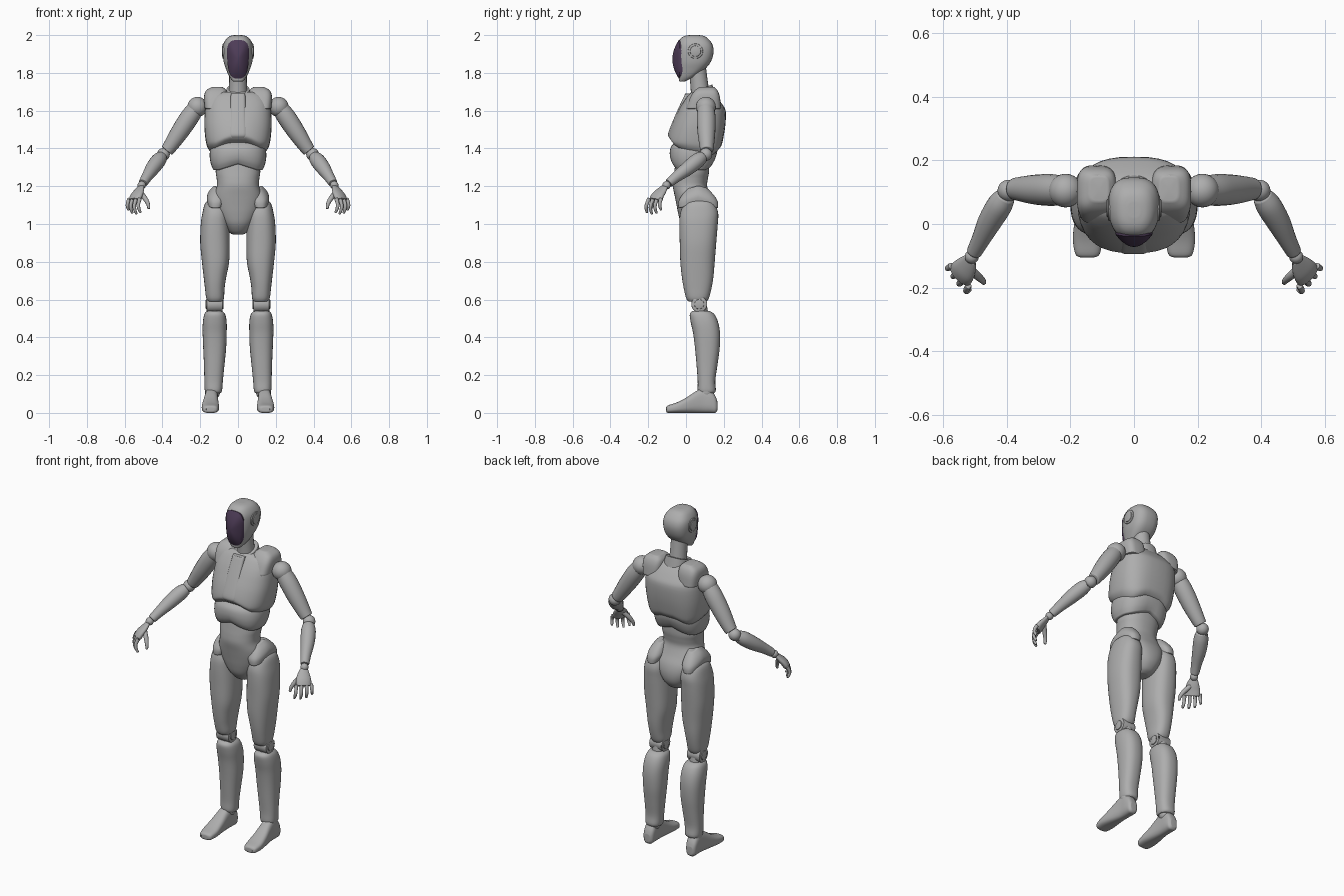
import bpy, bmesh, math
from mathutils import Vector

default_cube = bpy.data.objects.get("Cube")
if default_cube:
    bpy.data.objects.remove(default_cube, do_unlink=True)


def make_material(name, colour):
    material = bpy.data.materials.new(name)
    material.use_nodes = True
    material.diffuse_color = colour
    material.node_tree.nodes["Principled BSDF"].inputs["Base Color"].default_value = colour
    return material


SHELL = make_material("grey shell", (.42, .42, .42, 1))
GLASS = make_material("dark purple glass", (.075, .045, .095, 1))
parts = []


def finish(name, bm, material):
    mesh = bpy.data.meshes.new(name)
    bmesh.ops.recalc_face_normals(bm, faces=bm.faces)
    bm.to_mesh(mesh)
    bm.free()
    mesh.materials.append(material)
    obj = bpy.data.objects.new(name, mesh)
    bpy.context.scene.collection.objects.link(obj)
    parts.append(obj)
    return obj


def loft(name, rings, material=SHELL, bevel=.006):
    """Skin a list of point rings, close both ends and round the end rims."""
    bm = bmesh.new()
    loops = [[bm.verts.new(p) for p in ring] for ring in rings]
    n = len(loops[0])
    for low, high in zip(loops, loops[1:]):
        for i in range(n):
            j = (i + 1) % n
            bm.faces.new((low[i], low[j], high[j], high[i]))
    rims = []
    for loop in (loops[0], loops[-1]):
        centre = bm.verts.new(sum((v.co for v in loop), Vector()) / n)
        for i in range(n):
            j = (i + 1) % n
            bm.faces.new((loop[i], loop[j], centre))
            rims.append(bm.edges.get((loop[i], loop[j])))
    if bevel:
        bmesh.ops.bevel(bm, geom=rims, offset=bevel, segments=2, profile=.5,
                        affect='EDGES', clamp_overlap=True)
    return finish(name, bm, material)


def spline(rows, steps):
    """Smooth curve through every row of numbers."""
    out = []
    for i in range(len(rows) - 1):
        a, b, c = rows[max(i - 1, 0)], rows[i], rows[i + 1]
        d = rows[min(i + 2, len(rows) - 1)]
        for k in range(steps):
            t = k / steps
            out.append([q + .5 * t * (r - p + t * (2 * p - 5 * q + 4 * r - s
                        + t * (3 * (q - r) + s - p))) for p, q, r, s in zip(a, b, c, d)])
    return out + [list(rows[-1])]


def power(value, exponent):
    return math.copysign(abs(value) ** exponent, value)


def circle(n):
    return [(math.cos(math.tau * i / n), math.sin(math.tau * i / n)) for i in range(n)]


def body(name, rows, e=2.4, axis='Z', side=1, warp=None, steps=4, n=36, bevel=.006):
    """Rounded-box sections: position along the axis, then two min-max pairs."""
    rings = []
    for a, b0, b1, c0, c1 in spline(rows, steps):
        ring = []
        for co, si in circle(n):
            b = (b0 + b1) / 2 + (b1 - b0) / 2 * power(co, 2 / e)
            c = (c0 + c1) / 2 + (c1 - c0) / 2 * power(si, 2 / e)
            p = Vector({'X': (a, b, c), 'Y': (b, a, c), 'Z': (b, c, a)}[axis])
            if warp:
                p = warp(p)
            p.x *= side
            ring.append(p)
        rings.append(ring)
    return loft(name, rings, bevel=bevel)


def centred(rows):
    return [(z, -half, half, front, back) for z, half, front, back in rows]


def tube(name, rows, side, across=(0, 1, 0), flat=1, steps=4, n=20, bevel=.006):
    """Limb through rows of x, y, z, radius; flat squashes it away from 'across'."""
    path = spline(rows, steps)
    rings = []
    for i, row in enumerate(path):
        ahead = Vector(path[min(i + 1, len(path) - 1)][:3])
        t = (ahead - Vector(path[max(i - 1, 0)][:3])).normalized()
        u = Vector(across)
        u = (u - t * u.dot(t)).normalized()
        v = t.cross(u) * flat
        ring = [Vector(row[:3]) + (u * c + v * s) * row[3] for c, s in circle(n)]
        rings.append([Vector((p.x * side, p.y, p.z)) for p in ring])
    return loft(name, rings, bevel=bevel)


def ball(name, centre, radius, side):
    bm = bmesh.new()
    bmesh.ops.create_uvsphere(bm, u_segments=24, v_segments=16, radius=radius)
    bmesh.ops.translate(bm, verts=bm.verts, vec=(centre[0] * side, centre[1], centre[2]))
    return finish(name, bm, SHELL)


def disc(name, x0, x1, y, z, r, side):
    rows = [(x, y - r, y + r, z - r, z + r) for x in (x0, x1)]
    return body(name, rows, e=2, axis='X', side=side, steps=1, bevel=.004)


def clamp(value):
    return max(0, min(1, value))


# Head, narrowing towards the face
def narrow_face(p):
    p.x *= 1 - .15 * clamp((.04 - p.y) / .09)
    return p


body("head", centred([
    (1.755, .03, -.036, -.005), (1.78, .048, -.04, .045), (1.82, .064, -.045, .1),
    (1.86, .076, -.049, .132), (1.91, .081, -.05, .146), (1.95, .078, -.045, .14),
    (1.98, .062, -.03, .118), (1.995, .042, -.008, .095), (2, .02, .02, .07)]),
    e=2.8, warp=narrow_face, bevel=.003)

# Domed face visor
rings = []
for f, depth in ((1, .03), (1, 0), (.85, 0), (.65, 0), (.4, 0), (.2, 0), (.04, 0)):
    ring = []
    for c, s in circle(40):
        high = power(s, .65)
        ring.append(Vector((.057 * f * power(c, .65) * (1 + .12 * high),
                            depth - .072 + f * f * (.04 * c * c + .034 * s * s),
                            1.872 + .102 * f * high)))
    rings.append(ring)
loft("face_visor", rings, GLASS, bevel=0)

# Neck and collar
tube("neck", [(0, .08, 1.64, .052), (0, .07, 1.74, .047), (0, .058, 1.84, .046)], 1)


def raise_back(p):
    p.z += (p.y - .08) * .4
    return p


body("collar", centred([(1.64, .075, .0, .155), (1.69, .066, .015, .145),
                        (1.715, .06, .022, .14)]), warp=raise_back)


# Chest with a lower rim that drops at the sides and back
def drop_rim(p):
    w = clamp((1.6 - p.z) / .16)
    p.z -= w * (.035 * clamp((abs(p.x) - .05) / .07) + .05 * clamp((p.y + .09) / .28))
    return p


body("chest", centred([
    (1.7, .09, .03, .13), (1.68, .14, .01, .155), (1.64, .165, -.018, .188),
    (1.6, .175, -.04, .21), (1.54, .178, -.07, .208), (1.48, .17, -.09, .195),
    (1.455, .158, -.087, .185), (1.435, .135, -.055, .165)]), e=2.6, warp=drop_rim)
body("sternum_plate", centred([
    (1.69, .038, -.004, .05), (1.6, .043, -.046, .05), (1.5, .05, -.088, .05),
    (1.465, .05, -.094, .05), (1.45, .045, -.075, .05)]), e=5)


# Abdomen shell with a chevron lower edge
def chevron(p):
    p.z -= clamp((1.42 - p.z) / .1) * .035 * clamp(abs(p.x) / .11)
    return p


body("abdomen", centred([
    (1.45, .115, -.03, .15), (1.415, .142, -.075, .165), (1.38, .15, -.086, .165),
    (1.345, .144, -.081, .152), (1.32, .13, -.066, .135)]), e=2.5, warp=chevron)

# Waist flowing into the pelvis
body("waist_and_pelvis", centred([
    (1.36, .11, -.05, .12), (1.28, .118, -.062, .122), (1.24, .113, -.068, .116),
    (1.2, .112, -.07, .112), (1.15, .128, -.06, .13), (1.1, .13, -.05, .155),
    (1.05, .113, -.04, .165), (1, .083, -.025, .158), (.96, .052, .005, .13),
    (.945, .03, .03, .1)]), e=2.3)


def arch(p):
    p.z -= .3 * abs(p.y - .065)
    return p


for label, s in (("left_", 1), ("right_", -1)):
    # Ear discs
    disc(label + "ear_ring", .05, .082, .05, 1.915, .04, s)
    disc(label + "ear_cap", .05, .086, .05, 1.915, .029, s)

    # Shoulder
    body(label + "shoulder_pad", [
        (1.61, .06, .176, .0, .185), (1.67, .055, .18, .022, .18),
        (1.705, .06, .17, .045, .168), (1.725, .08, .14, .07, .15)],
        e=3.5, side=s)
    ball(label + "shoulder_joint", (.215, .105, 1.62), .053, s)

    # Arm
    tube(label + "upper_arm", [
        (.225, .105, 1.61, .045), (.26, .107, 1.56, .05), (.31, .108, 1.485, .047),
        (.36, .11, 1.41, .038), (.377, .11, 1.388, .034)], s)
    ball(label + "elbow_joint", (.395, .105, 1.368), .034, s)
    tube(label + "forearm", [
        (.402, .09, 1.357, .031), (.422, .06, 1.335, .04), (.452, .01, 1.295, .038),
        (.482, -.05, 1.25, .029), (.504, -.092, 1.215, .024)], s)
    ball(label + "wrist_joint", (.51, -.103, 1.205), .022, s)

    # Hand, with the knuckle row running diagonally
    row = Vector((-.65, -.75, 0))
    tube(label + "palm", [
        (.513, -.11, 1.2, .02), (.525, -.13, 1.175, .034), (.538, -.15, 1.15, .042),
        (.548, -.163, 1.125, .042)], s, across=row, flat=.48)
    for finger, offset, length in (("little", -.042, .75), ("ring", -.015, .95),
                                   ("middle", .013, 1), ("index", .042, .92)):
        knuckle = Vector((.547, -.163, 1.135)) + row * offset
        bend = [(0, 0, 0, .011), (.01, -.012, -.03, .0095), (.01, -.014, -.055, .009),
                (.0, -.006, -.083, .006)]
        tube(label + finger + "_finger",
             [(*(knuckle + Vector(b[:3]) * length + row * offset * i * .06), b[3])
              for i, b in enumerate(bend)], s, across=row, n=12, bevel=.003)
    tube(label + "thumb", [
        (.52, -.14, 1.17, .014), (.492, -.163, 1.135, .013), (.476, -.178, 1.105, .01),
        (.472, -.185, 1.08, .007)], s, n=12, bevel=.003)

    # Hip and thigh
    body(label + "hip_guard", [
        (1.115, .075, .162, -.04, .17), (1.15, .065, .164, -.04, .168),
        (1.18, .07, .15, -.02, .145), (1.205, .08, .125, .01, .11)],
        e=2.6, side=s, warp=arch)
    body(label + "thigh", [
        (1.13, .09, .15, .02, .12), (1.11, .065, .174, -.008, .15),
        (1.06, .05, .188, -.03, .17), (1, .047, .197, -.035, .168),
        (.9, .044, .2, -.033, .16), (.8, .047, .191, -.03, .152),
        (.72, .062, .182, -.022, .145), (.66, .071, .175, -.012, .135),
        (.61, .074, .169, .0, .122), (.59, .082, .16, .012, .11)], side=s)

    # Knee and shin
    disc(label + "knee_joint", .082, .166, .07, .575, .042, s)
    disc(label + "knee_cap", .077, .171, .07, .575, .026, s)
    tube(label + "knee_link", [(.123, .075, .58, .034), (.123, .085, .5, .036)], s)
    body(label + "shin", [
        (.54, .085, .165, .035, .125), (.522, .068, .178, .02, .15),
        (.48, .06, .186, .025, .17), (.42, .06, .187, .038, .18),
        (.34, .063, .184, .048, .178), (.25, .072, .18, .056, .166),
        (.17, .08, .178, .062, .155), (.12, .084, .176, .062, .158),
        (.105, .09, .17, .07, .15)], side=s)

    # Ankle and foot
    ball(label + "ankle_joint", (.135, .108, .11), .04, s)
    body(label + "foot", [
        (-.105, .125, .168, .008, .03), (-.095, .108, .184, 0, .04),
        (-.05, .1, .192, 0, .055), (0, .102, .188, 0, .08), (.05, .105, .18, 0, .113),
        (.09, .106, .175, 0, .132), (.13, .106, .174, 0, .122),
        (.155, .11, .17, 0, .09), (.166, .122, .16, .012, .06)],
        e=2.8, axis='Y', side=s)

# Smooth shading with crisp rims
bpy.ops.object.select_all(action='DESELECT')
for obj in parts:
    obj.select_set(True)
bpy.context.view_layer.objects.active = parts[0]
bpy.ops.object.shade_smooth_by_angle(angle=math.radians(40))
